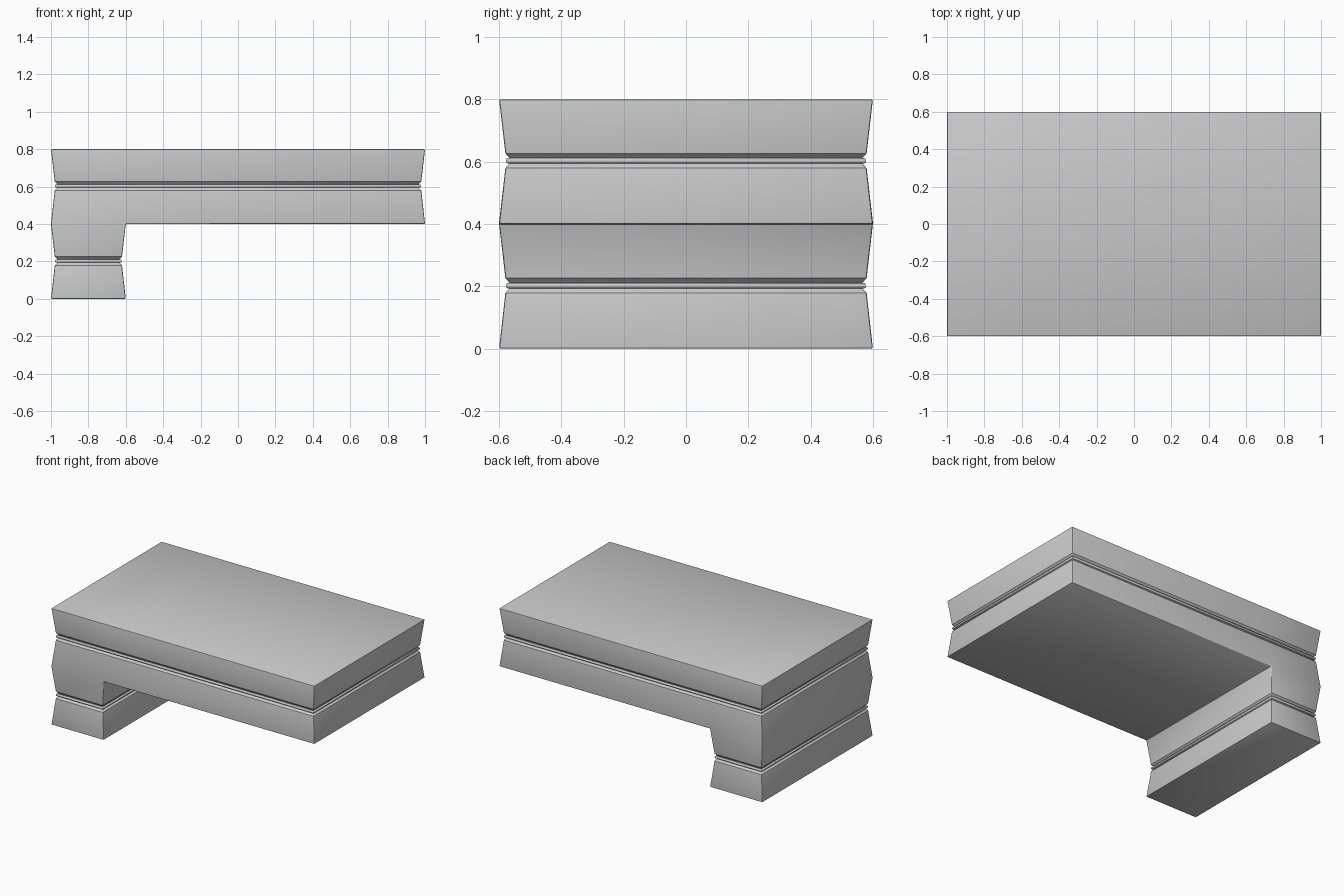
import bpy, bmesh

if "Cube" in bpy.data.objects:
    bpy.data.objects.remove(bpy.data.objects["Cube"])

HALF_Y = 0.6
SEAM_UP, SEAM_LOW = 0.603, 0.202


def ring(bm, xs, inset, z):
    """Closed horizontal loop of vertices: front row left-right, back row right-left."""
    pts = [xs[0] + inset] + list(xs[1:-1]) + [xs[-1] - inset]
    y = HALF_Y - inset
    return ([bm.verts.new((x, -y, z)) for x in pts] +
            [bm.verts.new((x, y, z)) for x in reversed(pts)])


def bridge(bm, a, b):
    n = len(a)
    for i in range(n):
        j = (i + 1) % n
        bm.faces.new((a[i], a[j], b[j], b[i]))


def seam_rings(bm, xs, z):
    """Pinched groove around a seam."""
    return [ring(bm, xs, inset, z + dz) for inset, dz in
            ((0.02, -0.024), (0.034, -0.009), (0.034, 0.009), (0.02, 0.024))]


# Padded L-shaped body
bm = bmesh.new()
top_xs, leg_xs = (-1, -0.6, 1), (-1, -0.6)
mid = ring(bm, top_xs, 0, 0.4)
upper = [mid] + seam_rings(bm, top_xs, SEAM_UP) + [ring(bm, top_xs, 0, 0.8)]
leg = [ring(bm, leg_xs, 0, 0)] + seam_rings(bm, leg_xs, SEAM_LOW)
leg.append([mid[0], mid[1], mid[4], mid[5]])
for rings in (upper, leg):
    for a, b in zip(rings, rings[1:]):
        bridge(bm, a, b)
bm.faces.new(leg[0][::-1])
u = upper[-1]
bm.faces.new((u[0], u[1], u[4], u[5]))
bm.faces.new((u[1], u[2], u[3], u[4]))
bm.faces.new((mid[1], mid[4], mid[3], mid[2]))
bmesh.ops.recalc_face_normals(bm, faces=bm.faces)
mesh = bpy.data.meshes.new("padded_body")
bm.to_mesh(mesh)
bm.free()
body = bpy.data.objects.new("padded_body", mesh)
bpy.context.collection.objects.link(body)
bpy.ops.object.select_all(action='DESELECT')
body.select_set(True)
bpy.context.view_layer.objects.active = body
bev = body.modifiers.new("soft_edges", 'BEVEL')
bev.width = 0.006
bev.segments = 2
bev.limit_method = 'ANGLE'
bev.angle_limit = 1.05
bev.use_clamp_overlap = False
bpy.ops.object.modifier_apply(modifier=bev.name)
bpy.ops.object.shade_smooth_by_angle(angle=0.6)


# Piping cords lying in the seams
def piping(name, x0, x1, z):
    cu = bpy.data.curves.new(name, 'CURVE')
    cu.dimensions = '3D'
    cu.bevel_depth = 0.009
    cu.bevel_resolution = 2
    sp = cu.splines.new('POLY')
    sp.points.add(3)
    i, y = 0.028, HALF_Y - 0.028
    for p, (x, yy) in zip(sp.points, ((x0 + i, -y), (x1 - i, -y), (x1 - i, y), (x0 + i, y))):
        p.co = (x, yy, z, 1)
    sp.use_cyclic_u = True
    ob = bpy.data.objects.new(name, cu)
    bpy.context.collection.objects.link(ob)
    bpy.ops.object.select_all(action='DESELECT')
    ob.select_set(True)
    bpy.context.view_layer.objects.active = ob
    bpy.ops.object.convert(target='MESH')
    bpy.ops.object.shade_smooth_by_angle(angle=0.9)


piping("upper_piping", -1, 1, SEAM_UP)
piping("leg_piping", -1, -0.6, SEAM_LOW)
